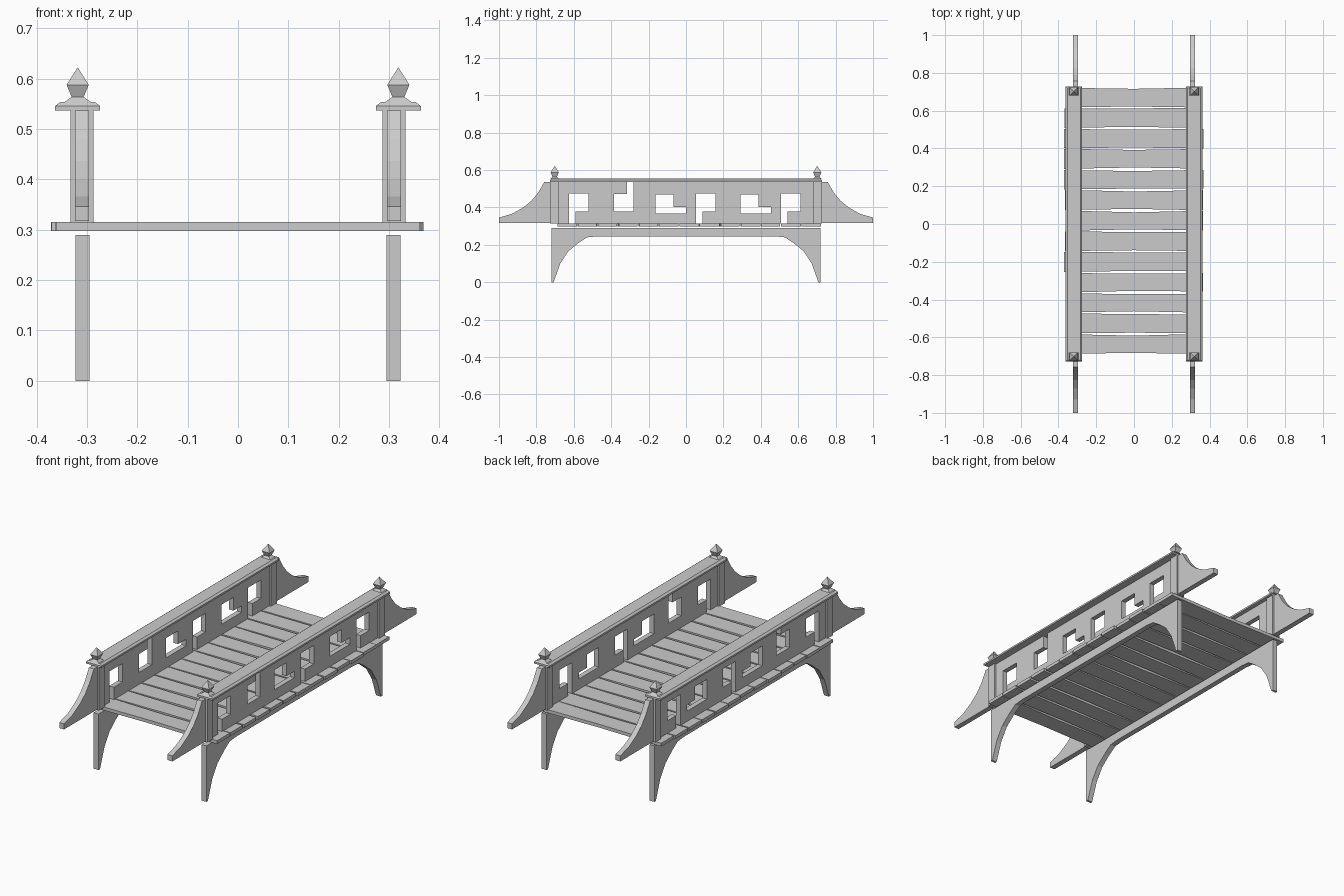
import bpy, bmesh, random

if "Cube" in bpy.data.objects:
    bpy.data.objects.remove(bpy.data.objects["Cube"])

random.seed(4)
XC = 0.31          # centre of each railing


def finish(name, bm, mx=False, my=False):
    bmesh.ops.recalc_face_normals(bm, faces=bm.faces)
    me = bpy.data.meshes.new(name)
    bm.to_mesh(me)
    bm.free()
    ob = bpy.data.objects.new(name, me)
    bpy.context.collection.objects.link(ob)
    if mx or my:
        m = ob.modifiers.new("mirror", 'MIRROR')
        m.use_axis = (mx, my, False)
        m.use_mirror_merge = False
    return ob


def extrude(bm, pts, vec):
    """Solid made from a closed outline of 3D points pushed along vec."""
    f = bm.faces.new([bm.verts.new(p) for p in pts])
    r = bmesh.ops.extrude_face_region(bm, geom=[f], use_keep_orig=True)
    vs = [v for v in r['geom'] if isinstance(v, bmesh.types.BMVert)]
    bmesh.ops.translate(bm, verts=vs, vec=vec)


def side_profile(name, yz, x0, x1, my=False):
    bm = bmesh.new()
    extrude(bm, [(x0, y, z) for y, z in yz], (x1 - x0, 0, 0))
    return finish(name, bm, True, my)


def loft(name, cx, cy, sections, my=False):
    """Stack of rectangles (half x, half y, z) joined by flat faces."""
    bm = bmesh.new()
    rings = [[bm.verts.new((cx + sx * hx, cy + sy * hy, z))
              for sx, sy in ((-1, -1), (1, -1), (1, 1), (-1, 1))]
             for hx, hy, z in sections]
    for a, b in zip(rings, rings[1:]):
        for i in range(4):
            j = (i + 1) % 4
            bm.faces.new((a[i], a[j], b[j], b[i]))
    bm.faces.new(rings[0])
    bm.faces.new(rings[-1])
    return finish(name, bm, True, my)


# Deck planks: uneven, slightly waisted boards
N, TOP, BOTTOM = 13, 0.725, -0.69
pitch = (TOP - BOTTOM) / N
for i in range(N):
    y1 = TOP - i * pitch
    y0 = y1 - pitch
    g = lambda a, b: random.uniform(a, b)
    xl, xr = -g(0.36, 0.372), g(0.36, 0.37)
    pts = [(xl, y0 + g(0, .004)), (0, y0 + g(.005, .012)), (xr, y0 + g(0, .007)),
           (xr, y1 - g(0, .006)), (0, y1 - g(.003, .01)), (xl, y1 - g(0, .005))]
    bm = bmesh.new()
    extrude(bm, [(x, y, 0.298) for x, y in pts], (0, 0, 0.017))
    finish(f"deck_plank_{i + 1}", bm)

# Arched side beams with legs
half = [(0.48, 0.245), (0.53, 0.24), (0.575, 0.21), (0.63, 0.165),
        (0.672, 0.1), (0.708, 0.0), (0.72, 0.0), (0.72, 0.29)]
side_profile("arched_support", half + [(-y, z) for y, z in reversed(half)],
             0.295, 0.323)

# Fretwork railing panels: one key-shaped tile, turned in quarter steps
key = [(-.52, -1), (-.52, .44), (.4, .44), (.4, -.42), (-.22, -.42), (-.22, -1),
       (1, -1), (1, 1), (-1, 1), (-1, -1)]
hw, hh, zc = 0.68 / 6, 0.111, 0.426
for i, turns in enumerate((0, 2, 1, 0, 1, 0)):
    pts = key
    for _ in range(turns):
        pts = [(-v, u) for u, v in pts]
    yc = -0.68 + hw * (2 * i + 1)
    side_profile(f"railing_panel_{i + 1}",
                 [(yc + u * hw, zc + v * hh) for u, v in pts],
                 XC - 0.013, XC + 0.013)

# End posts
loft("end_post", XC, 0.7035, [(0.023, 0.0235, 0.313), (0.023, 0.0235, 0.538)], True)

# Curved end wings
side_profile("end_wing", [(0.727, 0.317), (1.0, 0.317), (1.0, 0.346), (0.93, 0.366),
                          (0.87, 0.4), (0.825, 0.437), (0.79, 0.48), (0.757, 0.537),
                          (0.727, 0.537)], XC - 0.014, XC + 0.014, True)

# Handrail with bevelled top
loft("handrail", 0.3185, 0, [(.0445, .727, .537), (.0445, .727, .546),
                             (.034, .72, .554)])

# Four-sided finials with flared foot
loft("finial", 0.3185, 0.702, [(.027, .022, .553), (.012, .012, .564),
                               (.022, .022, .588), (.0005, .0005, .622)], True)
